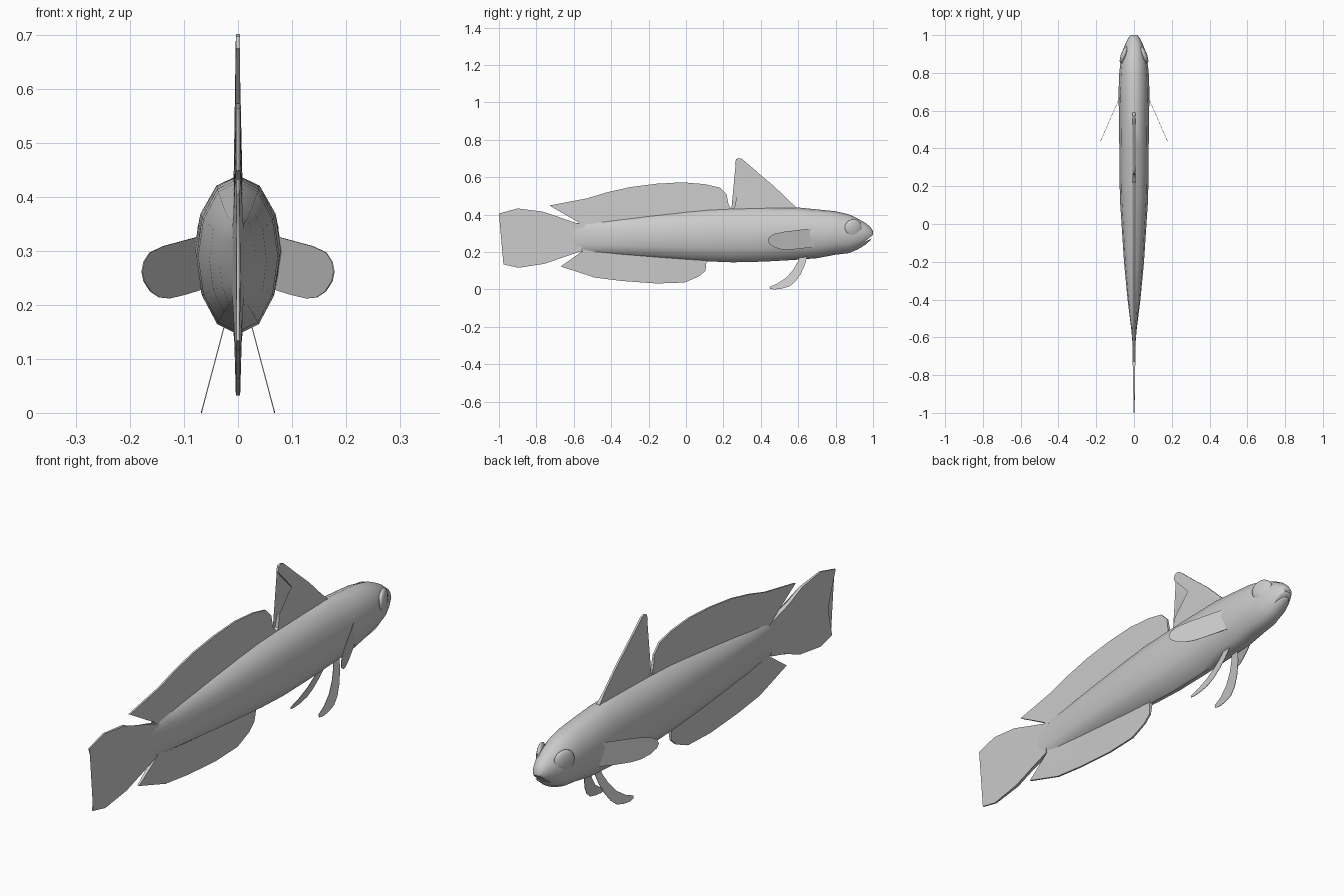
import bpy, bmesh, math
from mathutils import Vector

grey = bpy.data.materials.new("plain grey")
grey.diffuse_color = (0.6, 0.6, 0.6, 1)


def finish(name, bm, angle=50):
    bmesh.ops.recalc_face_normals(bm, faces=bm.faces)
    me = bpy.data.meshes.new(name)
    bm.to_mesh(me)
    bm.free()
    me.materials.append(grey)
    ob = bpy.data.objects.new(name, me)
    bpy.context.collection.objects.link(ob)
    bpy.ops.object.select_all(action='DESELECT')
    ob.select_set(True)
    bpy.context.view_layer.objects.active = ob
    bpy.ops.object.shade_smooth_by_angle(angle=math.radians(angle))
    return ob


def plate(name, outline, place, thick):
    """Thin slab from a (y, z) outline; place gives the mid surface point."""
    bm = bmesh.new()
    sides = []
    for s in (-1, 1):
        sides.append([bm.verts.new(place(y, z) + Vector((s * thick(y, z), 0, 0)))
                      for y, z in outline])
    caps = [bm.faces.new(v) for v in sides]
    n = len(outline)
    for i in range(n):
        j = (i + 1) % n
        bm.faces.new((sides[0][i], sides[0][j], sides[1][j], sides[1][i]))
    bmesh.ops.triangulate(bm, faces=caps)
    return finish(name, bm, 30)


# Body: twelve sided rings (y, bottom, top, half width)
RINGS = [(-0.62, 0.205, 0.355, 0.009), (-0.56, 0.203, 0.355, 0.014),
         (-0.4, 0.188, 0.372, 0.034), (-0.2, 0.172, 0.395, 0.053),
         (0.0, 0.157, 0.417, 0.066), (0.12, 0.15, 0.428, 0.074),
         (0.25, 0.145, 0.434, 0.077), (0.42, 0.149, 0.438, 0.078),
         (0.58, 0.158, 0.44, 0.08), (0.7, 0.167, 0.428, 0.082),
         (0.8, 0.186, 0.418, 0.078), (0.87, 0.194, 0.402, 0.07),
         (0.92, 0.215, 0.378, 0.059), (0.96, 0.24, 0.355, 0.043),
         (0.985, 0.262, 0.335, 0.03), (1.0, 0.285, 0.312, 0.018)]
bm = bmesh.new()
loops = []
for y, lo, hi, w in RINGS:
    loops.append([bm.verts.new((w * math.cos(a), y, (lo + hi) / 2 + (hi - lo) / 2 * math.sin(a)))
                  for a in (math.tau * i / 12 for i in range(12))])
for a, b in zip(loops, loops[1:]):
    for i in range(12):
        j = (i + 1) % 12
        bm.faces.new((a[i], a[j], b[j], b[i]))
bm.faces.new(loops[0])
bm.faces.new(loops[-1])
body = finish("body", bm)

# Mouth: slim wedge cut sloping down and back from the nose
cutter = plate("mouth_cutter", [(1.02, 0.308), (0.95, 0.252), (1.02, 0.286)],
               lambda y, z: Vector((0, y, z)), lambda y, z: 0.1)
cutter.hide_render = True
cutter.hide_set(True)
cut = body.modifiers.new("mouth", 'BOOLEAN')
cut.operation = 'DIFFERENCE'
cut.object = cutter


# Fins on the centre line, thicker close to the body
def middle(y, z):
    return Vector((0, y, z))


plate("tail_fin", [(-0.54, 0.34), (-0.58, 0.353), (-0.68, 0.38), (-0.77, 0.417),
                   (-0.9, 0.433), (-1.0, 0.406), (-0.965, 0.36), (-0.95, 0.3),
                   (-0.952, 0.24), (-0.976, 0.134), (-0.896, 0.116), (-0.757, 0.137),
                   (-0.65, 0.18), (-0.56, 0.205)],
      middle, lambda y, z: 0.003 + 0.018 * max(0, y + 0.95))
plate("rear_dorsal_fin", [(-0.57, 0.356), (-0.73, 0.449), (-0.53, 0.487), (-0.42, 0.52),
                          (-0.3, 0.547), (-0.16, 0.565), (-0.02, 0.573), (0.1, 0.563),
                          (0.18, 0.545), (0.217, 0.508), (0.227, 0.455), (0.243, 0.43),
                          (0.24, 0.39), (0.0, 0.37), (-0.3, 0.34), (-0.55, 0.33)],
      middle, lambda y, z: 0.004 if z > 0.43 else 0.009)
plate("front_dorsal_fin", [(0.24, 0.4), (0.245, 0.43), (0.26, 0.44), (0.27, 0.492),
                           (0.425, 0.508), (0.34, 0.594), (0.262, 0.675), (0.268, 0.697),
                           (0.282, 0.702), (0.3, 0.698), (0.323, 0.678), (0.39, 0.62),
                           (0.473, 0.55), (0.55, 0.475), (0.59, 0.438), (0.58, 0.4)],
      middle, lambda y, z: 0.004 if z > 0.45 else 0.008)
plate("anal_fin", [(-0.553, 0.205), (-0.67, 0.123), (-0.49, 0.064), (-0.34, 0.045),
                   (-0.158, 0.032), (-0.008, 0.037), (0.07, 0.07), (0.104, 0.1),
                   (0.11, 0.155), (0.1, 0.2), (-0.2, 0.21), (-0.54, 0.24)],
      middle, lambda y, z: 0.004 if z < 0.15 else 0.009)

# Paired fins and eyes
for side, label in ((1, "right"), (-1, "left")):
    plate(label + "_pectoral_fin",
          [(0.685, 0.228), (0.67, 0.326), (0.6, 0.316), (0.527, 0.309), (0.47, 0.297),
           (0.445, 0.28), (0.437, 0.262), (0.445, 0.244), (0.473, 0.225),
           (0.51, 0.214), (0.553, 0.212), (0.62, 0.219)],
          lambda y, z: Vector((side * (0.178 - 0.44 * (y - 0.437)), y, z)),
          lambda y, z: 0.001)
    plate(label + "_pelvic_fin",
          [(0.607, 0.18), (0.6, 0.152), (0.575, 0.108), (0.537, 0.064), (0.49, 0.032),
           (0.447, 0.014), (0.449, 0.004), (0.473, 0.0), (0.51, 0.004), (0.553, 0.016),
           (0.585, 0.042), (0.612, 0.08), (0.635, 0.13), (0.65, 0.185)],
          lambda y, z: Vector((side * (0.068 - 0.265 * z), y, z)),
          lambda y, z: 0.001)
    bm = bmesh.new()
    bmesh.ops.create_uvsphere(bm, u_segments=16, v_segments=10, radius=1)
    for v in bm.verts:
        x, y, z = v.co
        v.co = (side * (0.054 + 0.016 * x - 0.015 * y), 0.895 + 0.046 * y, 0.33 + 0.046 * z)
    finish(label + "_eye", bm)
